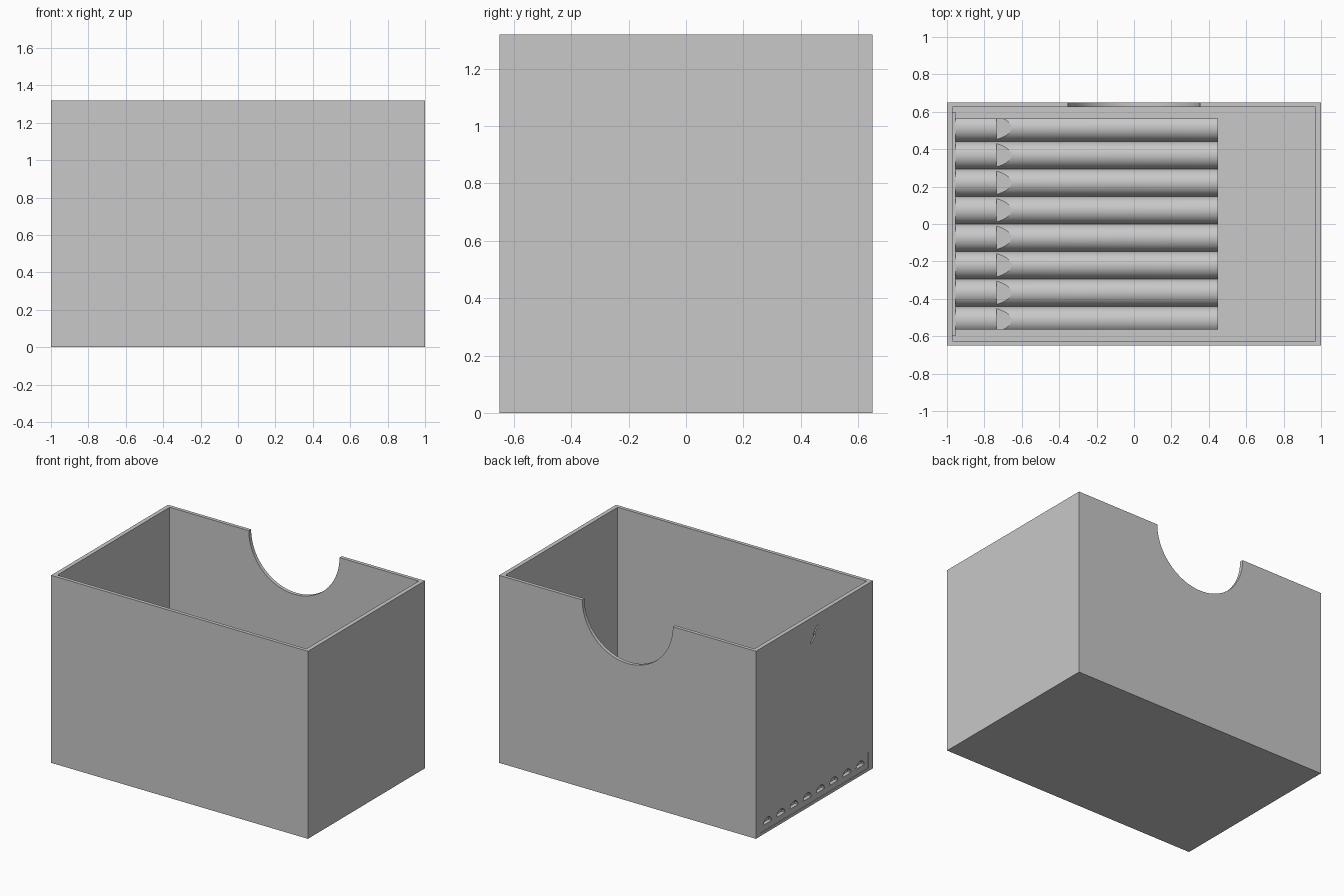
import bpy, bmesh, math
from mathutils import Matrix, Vector

if "Cube" in bpy.data.objects:
    bpy.data.objects.remove(bpy.data.objects["Cube"])

W, D, H, T = 1.0, 0.65, 1.32, 0.03      # half width, half depth, height, wall
PITCH, ROWS = 0.147, 8
row_y = [(i - (ROWS - 1) / 2) * PITCH for i in range(ROWS)]

grey = bpy.data.materials.new("plain_grey")
grey.diffuse_color = (0.58, 0.58, 0.58, 1)
grey.use_nodes = True
grey.node_tree.nodes["Principled BSDF"].inputs["Base Color"].default_value = grey.diffuse_color


def make(name, bm):
    bmesh.ops.recalc_face_normals(bm, faces=bm.faces)
    me = bpy.data.meshes.new(name)
    bm.to_mesh(me)
    bm.free()
    ob = bpy.data.objects.new(name, me)
    bpy.context.collection.objects.link(ob)
    me.materials.append(grey)
    return ob


def box(bm, lo, hi):
    lo, hi = Vector(lo), Vector(hi)
    m = Matrix.Translation((lo + hi) / 2) @ Matrix.Diagonal((*(hi - lo), 1))
    bmesh.ops.create_cube(bm, size=1, matrix=m)


def prism(bm, pts, move):
    """Closed prism from 3D outline points swept along a vector."""
    face = bm.faces.new([bm.verts.new(p) for p in pts])
    r = bmesh.ops.extrude_face_region(bm, geom=[face], use_keep_orig=True)
    vs = [g for g in r["geom"] if isinstance(g, bmesh.types.BMVert)]
    bmesh.ops.translate(bm, verts=vs, vec=move)


def cut(target, name, bm):
    cutter = make(name, bm)
    mod = target.modifiers.new(name, "BOOLEAN")
    mod.operation, mod.solver, mod.object = "DIFFERENCE", "EXACT", cutter
    cutter.hide_render = True
    cutter.hide_set(True)


def smooth(ob):
    bpy.ops.object.select_all(action="DESELECT")
    ob.select_set(True)
    bpy.context.view_layer.objects.active = ob
    bpy.ops.object.shade_smooth_by_angle(angle=math.radians(30))


# Open-topped box
bm = bmesh.new()
box(bm, (-W, -D, 0), (W, D, H))
shell = make("box_shell", bm)

bm = bmesh.new()
box(bm, (-W + T, -D + 0.025, T), (W - T, D - 0.025, H + 0.2))
cut(shell, "cavity_cutter", bm)

# Half-round hand notch in the back wall
bm = bmesh.new()
bmesh.ops.create_cone(bm, cap_ends=True, segments=96, radius1=0.353, radius2=0.353, depth=0.2,
                      matrix=Matrix.Translation((0, D, H)) @ Matrix.Rotation(math.pi / 2, 4, "X"))
cut(shell, "notch_cutter", bm)

# Opening in the left wall for the slotted strip
bm = bmesh.new()
box(bm, (-W - 0.1, -0.6, 0.02), (-W + T + 0.01, 0.6, 0.13))
cut(shell, "strip_cutter", bm)

# Small curved hanging slot high on the left wall
bm = bmesh.new()
left, right = [], []
for i in range(17):
    t = i / 8 - 1
    y, z = -0.035 * math.sin(t * math.pi / 2) ** 3, 1.19 + 0.05 * t
    left.append((-W - 0.05, y - 0.009, z))
    right.append((-W - 0.05, y + 0.009, z))
prism(bm, left + right[::-1], (0.06, 0, 0))
cut(shell, "hanging_slot_cutter", bm)
smooth(shell)

# Slotted strip at the foot of the left wall
bm = bmesh.new()
box(bm, (-W + 0.004, -0.6, 0.02), (-0.955, 0.6, 0.13))
strip = make("slotted_strip", bm)
bm = bmesh.new()
for y in row_y:
    arc = [(-W - 0.05, y + 0.045 * math.cos(a), 0.06 + 0.04 * math.sin(a))
           for a in (math.pi * k / 16 for k in range(17))]
    prism(bm, arc, (0.08, 0, 0))
cut(strip, "slot_cutter", bm)

# Floor ridges: a row of half-round channels side by side
EDGE, R, ZC = 0.565, PITCH / 2, 0.055


def arc_angle(dy):
    return math.acos(max(-1.0, min(1.0, dy / R)))


bm = bmesh.new()
top = []
for y in row_y:
    a0 = arc_angle(max(y - R, -EDGE) - y)
    a1 = arc_angle(min(y + R, EDGE) - y)
    for k in range(25):
        if k == 0 and top:
            continue                     # shared valley point
        a = a0 + (a1 - a0) * k / 24
        top.append((-0.955, y + R * math.cos(a), ZC + R * math.sin(a)))
prism(bm, [(-0.955, -EDGE, T - 0.01)] + top + [(-0.955, EDGE, T - 0.01)], (1.405, 0, 0))
ridges = make("floor_ridges", bm)

# Sloped scoop near the left end of every ridge
bm = bmesh.new()
prism(bm, [(-0.735, -0.62, 0.094), (-0.64, -0.62, 0.135), (-0.735, -0.62, 0.135)], (0, 1.24, 0))
cut(ridges, "scoop_cutter", bm)
smooth(ridges)
